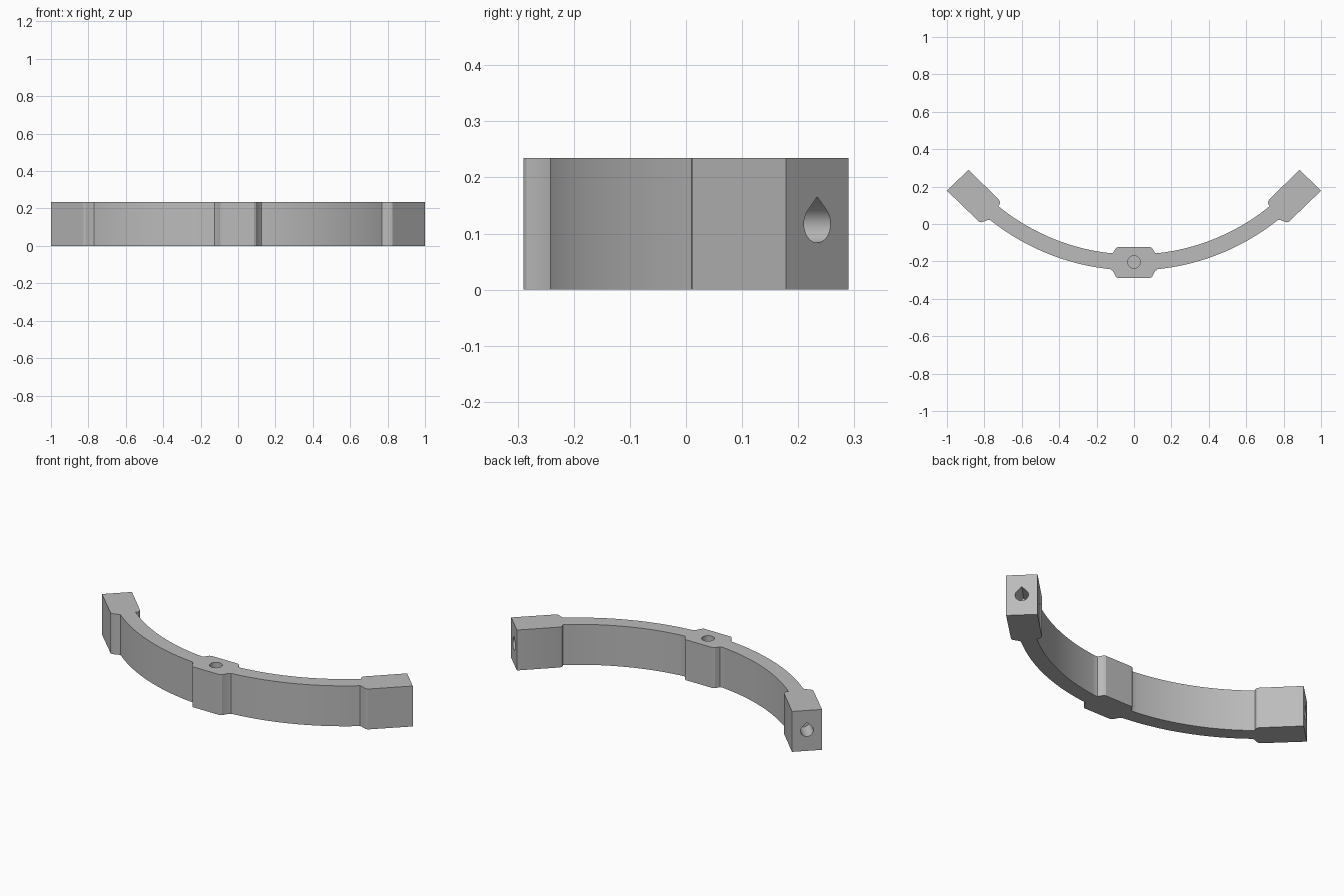
import bpy, bmesh, math
from mathutils import Matrix, Vector

if "Cube" in bpy.data.objects:
    bpy.data.objects.remove(bpy.data.objects["Cube"])

HEIGHT = 0.235
CENTRE_Y = 0.985            # centre of the curved band
R_OUT, R_IN = 1.233, 1.148
HOLE_R, HOLE_DEPTH = 0.034, 0.12

grey = bpy.data.materials.new("plain grey")
grey.diffuse_color = (0.5, 0.5, 0.5, 1)
grey.use_nodes = True
grey.node_tree.nodes["Principled BSDF"].inputs["Base Color"].default_value = grey.diffuse_color


def arc(radius, x0, x1, n=28):
    """Points along the band between two x positions."""
    a0, a1 = math.asin(x0 / radius), math.asin(x1 / radius)
    angles = [a0 + (a1 - a0) * i / n for i in range(n + 1)]
    return [(radius * math.sin(a), CENTRE_Y - radius * math.cos(a)) for a in angles]


def prism(name, outline, depth):
    """Extrude a closed outline along +z."""
    bm = bmesh.new()
    face = bm.faces.new([bm.verts.new((x, y, 0)) for x, y in outline])
    ext = bmesh.ops.extrude_face_region(bm, geom=[face])
    verts = [v for v in ext["geom"] if isinstance(v, bmesh.types.BMVert)]
    bmesh.ops.translate(bm, verts=verts, vec=(0, 0, depth))
    bmesh.ops.recalc_face_normals(bm, faces=bm.faces)
    mesh = bpy.data.meshes.new(name)
    bm.to_mesh(mesh)
    bm.free()
    mesh.materials.append(grey)
    obj = bpy.data.objects.new(name, mesh)
    bpy.context.collection.objects.link(obj)
    return obj


# Right half of the plan: outer pad, outer arc, end block, inner arc, inner pad
half = [(0.085, -0.29), (0.095, -0.284), (0.112, -0.254)]
half += arc(R_OUT, 0.125, 0.77)
half += [(0.782, 0.021), (0.815, 0.009), (0.827, 0.011),
         (1.0, 0.178), (0.885, 0.29),
         (0.722, 0.13), (0.717, 0.12), (0.718, 0.106)]
half += arc(R_IN, 0.725, 0.125)
half += [(0.112, -0.154), (0.096, -0.128), (0.085, -0.122)]
outline = half + [(-x, y) for x, y in reversed(half)]
bracket = prism("curved_bracket", outline, HEIGHT)

# Round blind hole in the top of the middle pad
circle = [(HOLE_R * math.cos(math.tau * i / 32), HOLE_R * math.sin(math.tau * i / 32))
          for i in range(32)]
top_hole = prism("top_hole_cutter", circle, HOLE_DEPTH + 0.05)
top_hole.matrix_world = Matrix.Translation((0, -0.203, HEIGHT - HOLE_DEPTH))
cutters = [top_hole]

# Teardrop blind holes in both end faces, point upward
teardrop = [(0, HOLE_R * math.sqrt(2))]
for i in range(25):
    a = math.radians(135 + 270 * i / 24)
    teardrop.append((HOLE_R * math.cos(a), HOLE_R * math.sin(a)))
for side in (1, -1):
    out = Vector((side * 0.698, 0.716, 0)).normalized()
    up = Vector((0, 0, 1))
    across = up.cross(out)
    cutter = prism("end_hole_cutter", teardrop, HOLE_DEPTH + 0.05)
    rot = Matrix((across, up, out)).transposed().to_4x4()
    pos = Vector((side * 0.9425, 0.234, 0.1175)) - out * HOLE_DEPTH
    cutter.matrix_world = Matrix.Translation(pos) @ rot
    cutters.append(cutter)

# Cut the holes, then discard the cutters
bpy.context.view_layer.update()
bpy.ops.object.select_all(action='DESELECT')
bpy.context.view_layer.objects.active = bracket
bracket.select_set(True)
for cutter in cutters:
    cutter.hide_render = True
    mod = bracket.modifiers.new("hole", 'BOOLEAN')
    mod.operation = 'DIFFERENCE'
    mod.solver = 'EXACT'
    mod.object = cutter
    bpy.ops.object.modifier_apply(modifier=mod.name)
    bpy.data.objects.remove(cutter)

bpy.ops.object.shade_smooth_by_angle(angle=math.radians(22))
